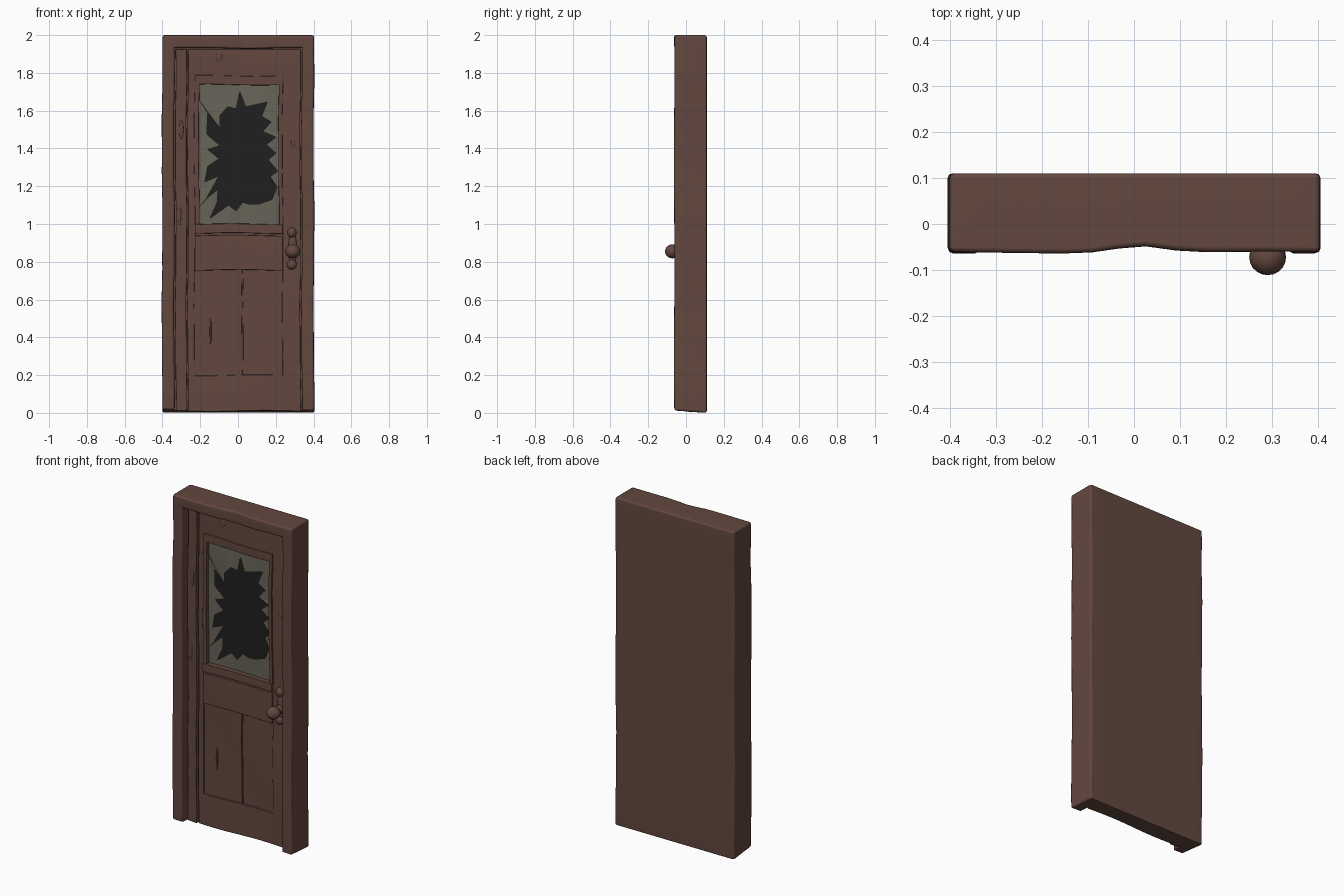
import bpy, bmesh, math, random

if "Cube" in bpy.data.objects:
    bpy.data.objects.remove(bpy.data.objects["Cube"])
random.seed(4)


def material(name, rgb):
    m = bpy.data.materials.new(name)
    m.diffuse_color = (*rgb, 1)
    m.use_nodes = True
    m.node_tree.nodes["Principled BSDF"].inputs["Base Color"].default_value = m.diffuse_color
    return m


WOOD = material("brown_wood", (0.125, 0.064, 0.049))
GLASS = material("dusty_glass", (0.138, 0.130, 0.099))
DARK = material("dark_opening", (0.014, 0.014, 0.015))
BACK = 0.11


def finish(name, bm, mats, angle=50):
    bmesh.ops.recalc_face_normals(bm, faces=bm.faces[:])
    me = bpy.data.meshes.new(name)
    bm.to_mesh(me)
    bm.free()
    ob = bpy.data.objects.new(name, me)
    bpy.context.collection.objects.link(ob)
    for m in mats:
        me.materials.append(m)
    bpy.ops.object.select_all(action='DESELECT')
    ob.select_set(True)
    bpy.context.view_layer.objects.active = ob
    bpy.ops.object.shade_smooth_by_angle(angle=math.radians(angle))
    return ob


def warp(bm):
    # gentle hand-carved unevenness, mostly on the front
    for v in bm.verts:
        x, y, z = v.co
        v.co.x += 0.0022 * math.sin(7 * z + 1) + 0.001 * math.sin(19 * z)
        if y < 0.05:
            v.co.y += 0.002 * math.sin(6 * z + 8 * x)
            if z < 1.9:
                v.co.z += 0.003 * math.sin(11 * x + 2 * z)
        if y < -0.03 and z > 1.9:
            v.co.y += 0.015 * math.exp(-((x - 0.01) / 0.075) ** 2)
            if z < 1.97:
                v.co.z -= 0.005 * math.exp(-((x - 0.05) / 0.12) ** 2)
        if z < 0.05 and y < 0.1:
            v.co.z += 0.09 * (BACK - y)


def depth(x, z):
    """Front surface y of each cell: frame, grooves, plank, leaf, mouldings, window."""
    if abs(x) > 0.337 or z > 1.932:
        return -0.062
    if abs(x) > 0.331 or z > 1.926 or -0.272 < x < -0.266:
        return 0.012
    if x < -0.272:
        return -0.012
    if -0.23 < x < 0.236:
        if 0.2 < z < 0.755:
            return 0.014 if 0.022 < x < 0.028 else 0.006
        if 0.755 < z < 0.94:
            return -0.012
        if 0.94 < z < 0.95:
            return 0.006
        if 0.95 < z < 1.0:
            return -0.018
        if 1.0 < z < 1.737:
            return 0.026 if -0.205 < x < 0.215 else -0.011
        if 1.737 < z < 1.785:
            return -0.011
    return -0.002


def subdivide(vals, step):
    out = []
    for a, b in zip(vals, vals[1:]):
        n = max(1, round((b - a) / step))
        out += [a + (b - a) * i / n for i in range(n)]
    return out + [vals[-1]]


# Frame, plank and panelled leaf carved from one block
xs = subdivide([-0.402, -0.337, -0.331, -0.272, -0.266, -0.23, -0.205, 0.022, 0.028,
                0.215, 0.236, 0.331, 0.337, 0.402], 0.06)
zs = subdivide([0, 0.2, 0.755, 0.94, 0.95, 1.0, 1.737, 1.785, 1.926, 1.932, 2.0], 0.09)
nx, nz = len(xs) - 1, len(zs) - 1


def level(i, k):
    if 0 <= i < nx and 0 <= k < nz:
        return depth((xs[i] + xs[i + 1]) / 2, (zs[k] + zs[k + 1]) / 2)
    return BACK


bm = bmesh.new()
cache = {}


def vert(i, y, k):
    key = (i, y, k)
    if key not in cache:
        cache[key] = bm.verts.new((xs[i], y, zs[k]))
    return cache[key]


def column(i, k, a, b):
    ys = {level(i + di, k + dk) for di in (-1, 0) for dk in (-1, 0)}
    return [vert(i, y, k) for y in sorted(ys) if min(a, b) <= y <= max(a, b)]


def wall(p, q, a, b):
    if a != b:
        bm.faces.new(column(*p, a, b) + column(*q, a, b)[::-1])


for i in range(nx + 1):
    for k in range(nz + 1):
        if i < nx and k < nz:
            y = level(i, k)
            corners = ((i, k), (i + 1, k), (i + 1, k + 1), (i, k + 1))
            f = bm.faces.new([vert(c, y, d) for c, d in corners])
            f.material_index = 1 if y > 0.02 else 0
        if k < nz:
            edge = i in (0, nx)
            if edge:
                for kk in (k, k + 1):
                    vert(i, BACK, kk)
            wall((i, k), (i, k + 1), level(i - 1, k), level(i, k))
        if i < nx:
            wall((i, k), (i + 1, k), level(i, k - 1), level(i, k))
for i in range(nx):
    for k in range(nz):
        corners = ((i, k), (i, k + 1), (i + 1, k + 1), (i + 1, k))
        bm.faces.new([vert(c, BACK, d) for c, d in corners])
bmesh.ops.recalc_face_normals(bm, faces=bm.faces[:])
bm.normal_update()


def is_outer(e):
    c = (e.verts[0].co + e.verts[1].co) / 2
    return c.y < -0.03 or c.y > 0.1 or abs(c.x) > 0.39 or c.z > 1.99


def bevel(outer, size):
    edges = [e for e in bm.edges if len(e.link_faces) == 2 and e.is_convex
             and e.calc_face_angle(0) > 1.2 and is_outer(e) == outer]
    bmesh.ops.bevel(bm, geom=edges, offset=size, segments=2, profile=0.5,
                    affect='EDGES', clamp_overlap=False, material=0)
    bm.normal_update()


bevel(True, 0.011)
bevel(False, 0.003)
warp(bm)
door = finish("door_and_frame", bm, [WOOD, DARK])
door.modifiers.new("even_normals", 'WEIGHTED_NORMAL').keep_sharp = True

# Broken glass: jagged hole outline fanned out to the window edge
hole = [(.01, 1.70), (.04, 1.62), (.155, 1.645), (.125, 1.57), (.175, 1.54), (.13, 1.49),
        (.2, 1.46), (.15, 1.42), (.2, 1.375), (.16, 1.34), (.21, 1.28), (.17, 1.25),
        (.205, 1.19), (.18, 1.13), (.11, 1.105), (.06, 1.105), (.025, 1.115), (-.01, 1.07),
        (-.05, 1.10), (-.148, 1.03), (-.11, 1.115), (-.165, 1.14), (-.105, 1.185),
        (-.175, 1.225), (-.1, 1.255), (-.16, 1.305), (-.1, 1.345), (-.16, 1.395),
        (-.095, 1.415), (-.165, 1.475), (-.095, 1.505), (-.16, 1.585), (-.095, 1.575),
        (-.055, 1.62), (-.01, 1.61)]
cx, cz = 0.01, 1.36
hole.sort(key=lambda p: math.atan2(p[1] - cz, p[0] - cx))
bm = bmesh.new()
inner, outer = [], []
for x, z in hole:
    dx, dz = x - cx, z - cz
    k = min(0.22 / max(abs(dx), 1e-6), 0.385 / max(abs(dz), 1e-6))
    inner.append(bm.verts.new((x, random.uniform(0.004, 0.014), z)))
    outer.append(bm.verts.new((cx + dx * k, 0.012, cz + dz * k)))
for i in range(len(hole)):
    j = (i + 1) % len(hole)
    a, b = outer[i].co, outer[j].co
    loop = [outer[i]]
    if abs(a.x - b.x) > 1e-4 and abs(a.z - b.z) > 1e-4:   # fill the window corner
        sx, sz = (1 if a.x > cx else -1), (1 if a.z > cz else -1)
        loop.append(bm.verts.new((cx + sx * 0.22, 0.012, cz + sz * 0.385)))
    bm.faces.new(loop + [outer[j], inner[j]])
    bm.faces.new((outer[i], inner[j], inner[i]))
finish("broken_glass", bm, [GLASS], 12)


def ball(name, x, y, z, sx, sy, sz):
    bm = bmesh.new()
    bmesh.ops.create_uvsphere(bm, u_segments=20, v_segments=12, radius=1)
    for v in bm.verts:
        v.co = (x + v.co.x * sx, y + v.co.y * sy, z + v.co.z * sz)
    finish(name, bm, [WOOD])


# Knob, its neck and the lobes of its backplate
ball("door_knob", 0.29, -0.072, 0.855, 0.04, 0.039, 0.037)
ball("knob_neck", 0.29, -0.015, 0.855, 0.026, 0.045, 0.026)
ball("backplate_top", 0.285, -0.004, 0.955, 0.024, 0.022, 0.027)
ball("backplate_bottom", 0.285, -0.004, 0.785, 0.026, 0.022, 0.026)
ball("backplate", 0.289, -0.002, 0.87, 0.022, 0.012, 0.09)

# Splinters and knots in the wood
for i, (x, y, z, w, h) in enumerate([(-0.1, -0.002, 1.885, 0.016, 0.03),
                                     (0.29, -0.002, 1.43, 0.01, 0.028),
                                     (-0.145, 0.006, 0.43, 0.005, 0.07),
                                     (-0.31, -0.012, 1.05, 0.009, 0.06),
                                     (-0.3, -0.012, 1.5, 0.011, 0.05)]):
    ball("splinter_%d" % (i + 1), x, y, z, w, 0.005, h)
